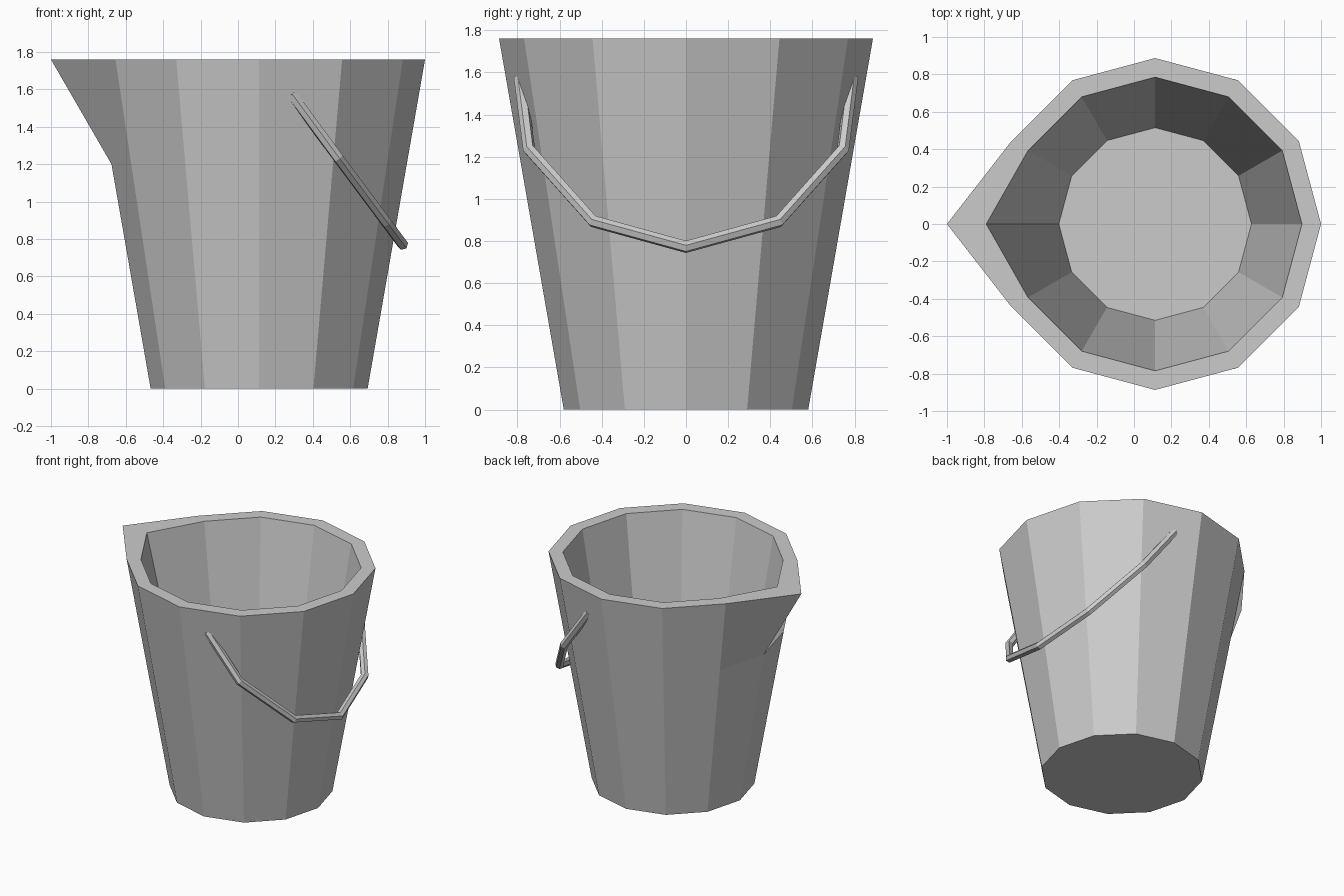
import bpy, bmesh
from math import cos, sin, pi

if "Cube" in bpy.data.objects:
    bpy.data.objects.remove(bpy.data.objects["Cube"])

SIDES = 12
CX = 0.113      # bucket axis, shifted because of the spout
TOP = 1.76


def ring(bm, r, z, spout_r=None):
    """Twelve-sided ring; the vertex at -x may be pulled out as a spout."""
    verts = []
    for i in range(SIDES):
        a = 2 * pi * i / SIDES
        rad = spout_r if (spout_r and i == SIDES // 2) else r
        verts.append(bm.verts.new((CX + rad * cos(a), rad * sin(a), z)))
    return verts


def outer_r(z):
    return 0.58 + (0.887 - 0.58) * z / TOP


# Bucket: outer wall with spout, rim, inner wall and floor
bm = bmesh.new()
rings = [ring(bm, outer_r(z), z) for z in (0, 0.6, 1.2)]
rings.append(ring(bm, outer_r(TOP), TOP, 1.113))
rings.append(ring(bm, 0.785, TOP, 0.903))
rings.append(ring(bm, 0.515, 0.2))
for lo, hi in zip(rings, rings[1:]):
    for i in range(SIDES):
        j = (i + 1) % SIDES
        bm.faces.new((lo[i], lo[j], hi[j], hi[i]))
bm.faces.new(rings[0][::-1])
bm.faces.new(rings[-1])
bmesh.ops.recalc_face_normals(bm, faces=bm.faces[:])
mesh = bpy.data.meshes.new("bucket")
bm.to_mesh(mesh)
bm.free()
bpy.context.collection.objects.link(bpy.data.objects.new("bucket", mesh))

# Handle: six-sided rod hanging down over the back, ends sunk in the wall
half = [(0.285, 0.788, 1.575), (0.535, 0.745, 1.235), (0.79, 0.44, 0.893)]
path = [(x, -y, z) for x, y, z in half] + [(0.88, 0, 0.772)] + half[::-1]
curve = bpy.data.curves.new("handle", 'CURVE')
curve.dimensions = '3D'
curve.bevel_depth = 0.03
curve.bevel_resolution = 1
curve.use_fill_caps = True
spline = curve.splines.new('POLY')
spline.points.add(len(path) - 1)
for p, co in zip(spline.points, path):
    p.co = (*co, 1)
spline.use_smooth = False
bpy.context.collection.objects.link(bpy.data.objects.new("handle", curve))
